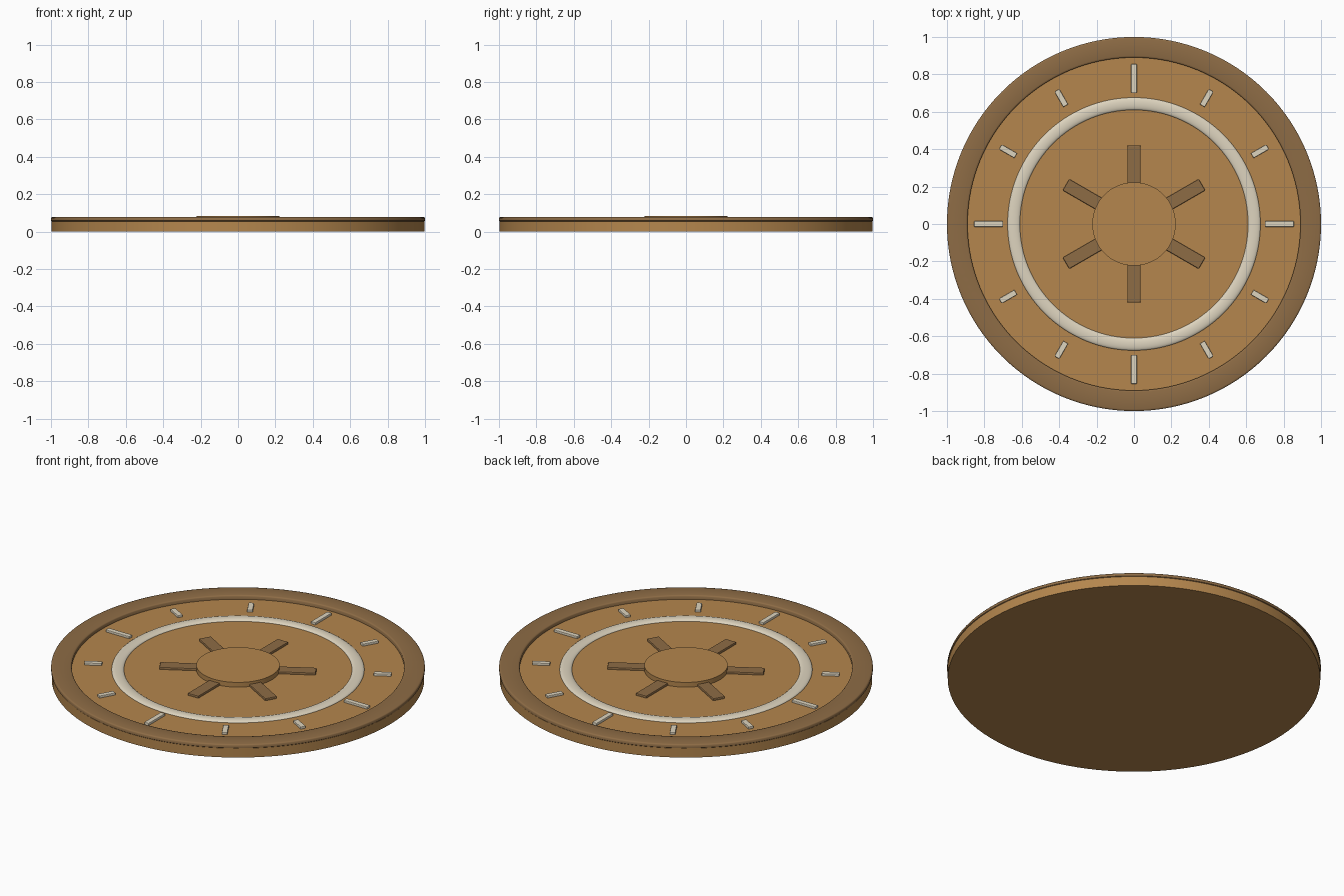
import bpy, math
from mathutils import Matrix

cube = bpy.data.objects.get("Cube")
if cube:
    bpy.data.objects.remove(cube, do_unlink=True)


def material(name, colour):
    m = bpy.data.materials.new(name)
    m.use_nodes = True
    m.diffuse_color = (*colour, 1)
    m.node_tree.nodes["Principled BSDF"].inputs["Base Color"].default_value = (*colour, 1)
    return m


wood = material("light wood", (0.46, 0.24, 0.075))
dark_wood = material("dark wood", (0.27, 0.15, 0.06))
ivory = material("ivory inlay", (0.73, 0.66, 0.52))

SEGMENTS = 128
FLOOR = 0.055  # top of the base disc


def finish(name, verts, faces, mat, angle=30):
    mesh = bpy.data.meshes.new(name)
    mesh.from_pydata(verts, [], faces)
    mesh.materials.append(mat)
    obj = bpy.data.objects.new(name, mesh)
    bpy.context.collection.objects.link(obj)
    bpy.ops.object.select_all(action="DESELECT")
    obj.select_set(True)
    bpy.context.view_layer.objects.active = obj
    bpy.ops.object.shade_smooth_by_angle(angle=math.radians(angle))
    return obj


def ring(name, profile, mat, angle=30):
    """Turn a closed counter-clockwise (radius, height) profile around z."""
    n = len(profile)
    verts, faces = [], []
    for i in range(SEGMENTS):
        a = math.tau * i / SEGMENTS
        verts += [(r * math.cos(a), r * math.sin(a), z) for r, z in profile]
        j = (i + 1) % SEGMENTS
        for k in range(n):
            m = (k + 1) % n
            faces.append((i * n + k, j * n + k, j * n + m, i * n + m))
    return finish(name, verts, faces, mat, angle)


def disc(name, radius, bottom, top, mat):
    bpy.ops.mesh.primitive_cylinder_add(vertices=SEGMENTS, radius=radius, depth=top - bottom,
                                        location=(0, 0, (top + bottom) / 2))
    obj = bpy.context.object
    obj.name = name
    obj.data.materials.append(mat)
    bpy.ops.object.shade_smooth_by_angle(angle=math.radians(30))


def radial_bar(name, degrees, inner, outer, width, top, bevel, mat):
    bpy.ops.mesh.primitive_cube_add(size=1)
    obj = bpy.context.object
    obj.name = name
    bottom = FLOOR - 0.01
    obj.data.transform(Matrix.Translation(((inner + outer) / 2, 0, (top + bottom) / 2))
                       @ Matrix.Diagonal((outer - inner, width, top - bottom, 1)))
    obj.rotation_euler.z = math.radians(degrees)
    obj.data.materials.append(mat)
    mod = obj.modifiers.new("soft edges", "BEVEL")
    mod.width = bevel
    mod.segments = 2


# Base and raised centre
disc("base_disc", 0.997, 0, FLOOR, wood)
disc("centre_hub", 0.223, FLOOR - 0.01, 0.083, wood)

# Rounded outer rim
ring("outer_rim", [(0.89, 0.05), (0.995, 0.054), (1.0, 0.058), (1.0, 0.072), (0.997, 0.076),
                   (0.99, 0.078), (0.9, 0.078), (0.893, 0.076), (0.89, 0.072)], dark_wood, 50)

# Domed inlay ring
arc = [(0.643 + 0.033 * math.cos(math.pi * k / 10), FLOOR + 0.011 * math.sin(math.pi * k / 10))
       for k in range(11)]
ring("inlay_ring", arc + [(0.61, 0.045), (0.676, 0.045)], ivory, 60)

# Twelve dial marks, longer at the quarters
for i in range(12):
    inner, outer = (0.7, 0.855) if i % 3 == 0 else (0.73, 0.825)
    radial_bar(f"dial_mark_{i + 1}", i * 30, inner, outer, 0.03, 0.068, 0.004, ivory)

# Six spokes around the hub
for i in range(6):
    radial_bar(f"spoke_{i + 1}", 30 + i * 60, 0.215, 0.42, 0.07, 0.068, 0.005, dark_wood)
